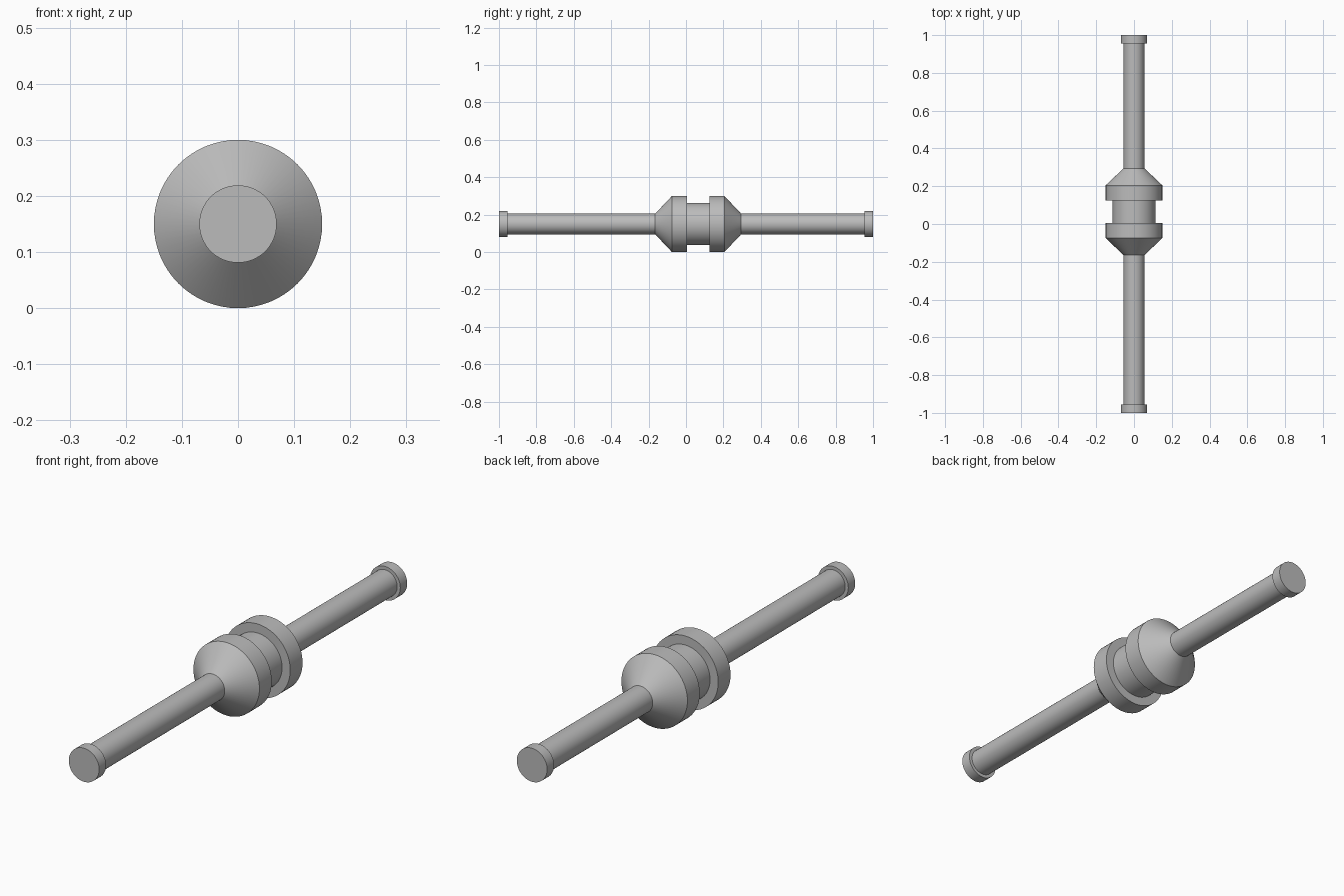
import bpy
import bmesh
from math import cos, sin, tau, radians

cube = bpy.data.objects.get("Cube")
if cube:
    bpy.data.objects.remove(cube, do_unlink=True)

AXIS_Z = 0.15
SIDES = 64

grey = bpy.data.materials.new("plain grey")
grey.use_nodes = True
colour = (0.5, 0.5, 0.5, 1)
grey.diffuse_color = colour
grey.node_tree.nodes["Principled BSDF"].inputs["Base Color"].default_value = colour


def turned_part(name, profile):
    """Closed solid turned around the y axis from (y, radius) points."""
    bm = bmesh.new()
    rings = [[bm.verts.new((r * cos(tau * i / SIDES), y, AXIS_Z + r * sin(tau * i / SIDES)))
              for i in range(SIDES)] for y, r in profile]
    for a, b in zip(rings, rings[1:]):
        for i in range(SIDES):
            j = (i + 1) % SIDES
            bm.faces.new((a[i], a[j], b[j], b[i]))
    bm.faces.new(rings[0])
    bm.faces.new(rings[-1])
    bmesh.ops.recalc_face_normals(bm, faces=bm.faces)
    mesh = bpy.data.meshes.new(name)
    bm.to_mesh(mesh)
    bm.free()
    mesh.materials.append(grey)
    obj = bpy.data.objects.new(name, mesh)
    bpy.context.collection.objects.link(obj)
    bpy.ops.object.select_all(action='DESELECT')
    obj.select_set(True)
    bpy.context.view_layer.objects.active = obj
    bpy.ops.object.shade_smooth_by_angle(angle=radians(30))


# Hub sits a little behind the middle of the shaft
HUB_Y = 0.065
turned_part("hub_core", [(HUB_Y - 0.08, 0.113), (HUB_Y + 0.08, 0.113)])

for end, side in (("front", -1), ("back", 1)):
    # Collar with its outward taper
    turned_part(end + "_collar", [(HUB_Y + side * d, r) for d, r in
                ((0.06, 0.15), (0.14, 0.15), (0.23, 0.055))])
    # Shaft and end cap
    turned_part(end + "_shaft", [(HUB_Y + side * 0.2, 0.055), (side * 0.97, 0.055)])
    turned_part(end + "_end_cap", [(side * 0.955, 0.069), (side, 0.069)])
